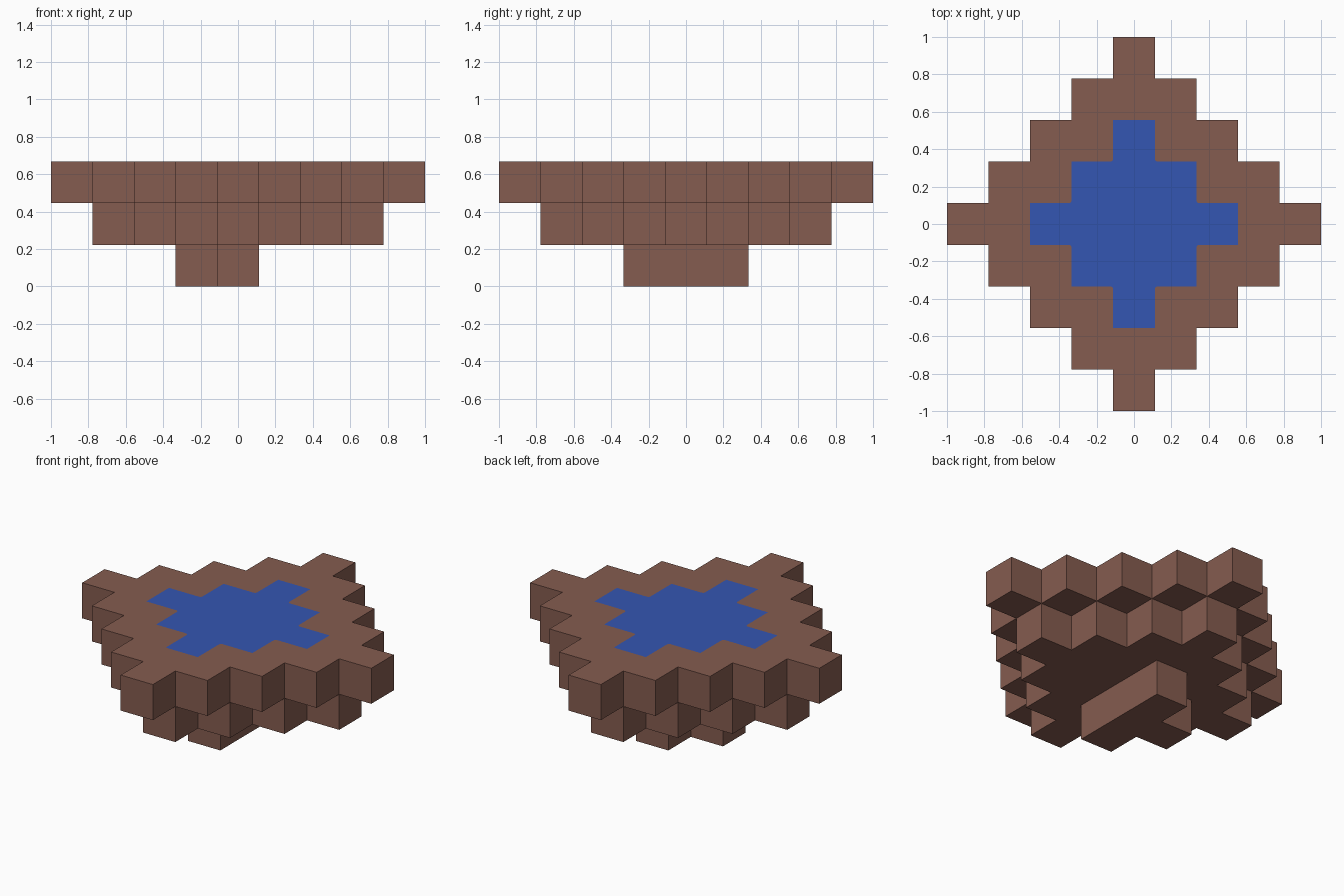
import bpy
import bmesh

CELL = 2 / 9

default = bpy.data.objects.get("Cube")
if default:
    bpy.data.objects.remove(default, do_unlink=True)


def make_material(name, rgb):
    mat = bpy.data.materials.new(name)
    mat.use_nodes = True
    color = (*rgb, 1)
    mat.diffuse_color = color
    mat.node_tree.nodes["Principled BSDF"].inputs["Base Color"].default_value = color
    return mat


def diamond(reach):
    """Grid cells within a stepped diamond."""
    span = range(-reach, reach + 1)
    return [(i, j) for i in span for j in span if abs(i) + abs(j) <= reach]


def flat_cells(cells, z):
    """One merged flat face covering the given cells."""
    bm = bmesh.new()
    for i, j in cells:
        corners = [(-.5, -.5), (.5, -.5), (.5, .5), (-.5, .5)]
        bm.faces.new([bm.verts.new(((i + a) * CELL, (j + b) * CELL, z)) for a, b in corners])
    bmesh.ops.remove_doubles(bm, verts=bm.verts, dist=0.001)
    bmesh.ops.dissolve_limit(bm, angle_limit=0.01, verts=bm.verts, edges=bm.edges)
    return bm


def finish(bm, name, mat):
    mesh = bpy.data.meshes.new(name)
    bm.to_mesh(mesh)
    bm.free()
    mesh.materials.append(mat)
    obj = bpy.data.objects.new(name, mesh)
    bpy.context.collection.objects.link(obj)
    return obj


def make_layer(name, cells, level, mat):
    bm = flat_cells(cells, level * CELL)
    bmesh.ops.solidify(bm, geom=bm.faces[:], thickness=CELL)
    # Keep the slab exactly between its two levels, whichever way it grew
    lowest = min(v.co.z for v in bm.verts)
    bmesh.ops.translate(bm, verts=bm.verts, vec=(0, 0, level * CELL - lowest))
    bmesh.ops.recalc_face_normals(bm, faces=bm.faces)
    return finish(bm, name, mat)


earth = make_material("earth brown", (0.235, 0.107, 0.08))
blue = make_material("water blue", (0.034, 0.093, 0.445))

# Earth layers, widening upwards from a small T-shaped root
make_layer("root_layer", [(0, -1), (0, 0), (0, 1), (-1, 0)], 0, earth)
make_layer("middle_layer", diamond(3), 1, earth)
make_layer("top_layer", diamond(4), 2, earth)

# Pond surface with softened inner corners
pond = flat_cells(diamond(2), 3 * CELL + 0.002)
inner = [v for v in pond.verts if abs(v.co.x) + abs(v.co.y) < 2.5 * CELL]
bmesh.ops.bevel(pond, geom=inner, offset=0.015, segments=2, profile=0.5, affect='VERTICES')
for face in pond.faces:
    if face.normal.z < 0:
        face.normal_flip()
finish(pond, "pond_surface", blue)
